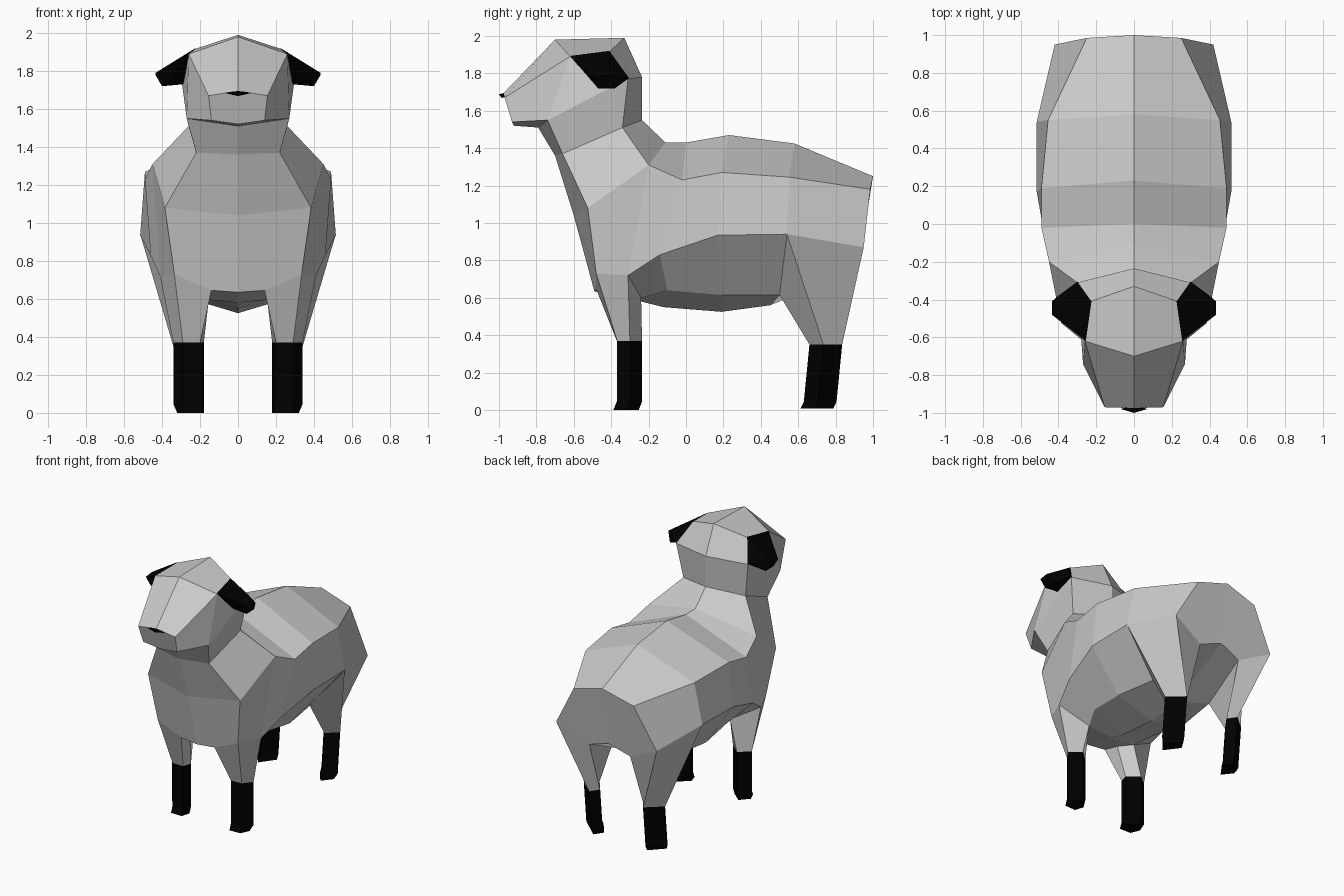
import bpy, bmesh

if "Cube" in bpy.data.objects:
    bpy.data.objects.remove(bpy.data.objects["Cube"])

black = bpy.data.materials.new("black")
black.diffuse_color = (0, 0, 0, 1)
black.use_nodes = True
black.node_tree.nodes["Principled BSDF"].inputs["Base Color"].default_value = black.diffuse_color


def face(bm, pts):
    bm.faces.new([bm.verts.new(p) for p in pts])


def grid(bm, rows):
    """Quads between neighbouring rows of points."""
    for a, b in zip(rows, rows[1:]):
        for i in range(len(a) - 1):
            face(bm, [a[i], a[i + 1], b[i + 1], b[i]])


def hull(bm, pts):
    bmesh.ops.convex_hull(bm, input=[bm.verts.new(p) for p in pts])


def loft(bm, rings):
    """Closed tube through rings of points, with end caps."""
    grid(bm, [r + r[:1] for r in rings])
    face(bm, rings[0])
    face(bm, rings[-1])


def finish(bm, name, mat=None):
    """Mirror across x = 0, weld and make the object."""
    bmesh.ops.remove_doubles(bm, verts=bm.verts, dist=0.001)
    bmesh.ops.mirror(bm, geom=bm.verts[:] + bm.edges[:] + bm.faces[:],
                     axis='X', merge_dist=0.0005)
    bmesh.ops.remove_doubles(bm, verts=bm.verts, dist=0.001)
    bmesh.ops.recalc_face_normals(bm, faces=bm.faces)
    me = bpy.data.meshes.new(name)
    bm.to_mesh(me)
    bm.free()
    if mat:
        me.materials.append(mat)
    ob = bpy.data.objects.new(name, me)
    bpy.context.collection.objects.link(ob)
    return ob


# Torso: half rings from spine to belly, rump to shoulder
rump = [(0, 1.0, 1.25), (.25, .985, 1.18), (.42, .95, .87), (.17, .91, .75), (0, .93, .81)]
hip = [(0, .58, 1.425), (.455, .55, 1.245), (.515, .54, .94), (.25, .5, .615), (0, .45, .56)]
waist = [(0, .23, 1.47), (.49, .19, 1.27), (.515, .17, .935), (.3, .19, .615), (0, .19, .525)]
chest = [(0, 0, 1.43), (.49, -.02, 1.23), (.46, -.14, .83), (.27, -.1, .64), (0, -.12, .55)]
shoulder = [(0, -.11, 1.43), (.45, -.2, 1.31), (.41, -.31, .72), (.2, -.24, .6), (0, -.24, .58)]
body = bmesh.new()
grid(body, [rump, hip, waist, chest, shoulder])
face(body, rump)

# Breast: closes the torso towards the front
leg_out, leg_in, keel = (.335, -.48, .73), (.14, -.48, .645), (0, -.49, .635)
breast, breast_mid = (.385, -.525, 1.08), (0, -.6, 1.04)
grid(body, [shoulder[2:], [leg_out, leg_in, keel]])
face(body, [shoulder[1], breast, leg_out, shoulder[2]])
face(body, [breast, leg_out, leg_in, keel, breast_mid])

# Neck: rings from shoulder up to the jaw
neck = [(0, -.235, 1.55), (.26, -.34, 1.51), (.22, -.66, 1.37), (0, -.7, 1.36)]
jaw = [(0, -.235, 1.78), (.3, -.31, 1.77), (.27, -.74, 1.55), (0, -.79, 1.51)]
grid(body, [shoulder[:2] + [breast, breast_mid], neck, jaw])

# Head: strip over the crown, down the face and under the chin, then cheeks
crown = [(0, -.33, 1.99), (.23, -.41, 1.915)]
brow = [(0, -.7, 1.98), (.26, -.62, 1.89)]
muzzle = [(0, -.975, 1.695), (.155, -.97, 1.67)]
chin = [(0, -.92, 1.52), (.14, -.93, 1.54)]
grid(body, [jaw[:2], crown, brow, muzzle, chin, jaw[:1:-1]])
grid(body, [[muzzle[1], brow[1], crown[1]], [chin[1], jaw[2], jaw[1]]])
finish(body, "body_and_head")

# Ears
ears = bmesh.new()
hull(ears, [(.255, -.62, 1.893), (.225, -.41, 1.92), (.3, -.305, 1.775), (.29, -.47, 1.73),
            (.435, -.41, 1.79), (.435, -.48, 1.78), (.4, -.38, 1.72), (.4, -.47, 1.72)])
finish(ears, "ears", black)

# Nose
nose = bmesh.new()
hull(nose, [(0, -.955, 1.7), (.07, -.98, 1.684), (0, -1.0, 1.688), (0, -.985, 1.668),
            (0, -.95, 1.68)])
finish(nose, "nose", black)


# Legs: grey thigh blending into the torso, black kite-shaped shank, small hoof
def leg(name, top, outline, knee_z, shift, sole_z):
    def ring(z, dy, dx=0):
        return [(min(x, .345 - dx), y + dy, z) for x, y in outline]
    knee = ring(knee_z, 0)
    thigh = bmesh.new()
    loft(thigh, [top, knee])
    finish(thigh, name + "_thighs")
    shank = bmesh.new()
    loft(shank, [knee, ring(.045, shift), ring(sole_z, shift - .018, .025)])
    finish(shank, name + "_shanks", black)


leg("front_leg", [leg_out, shoulder[2], shoulder[3], (.15, -.36, .63), leg_in],
    [(.29, -.368), (.34, -.3), (.26, -.235), (.18, -.305), (.2, -.37)],
    .37, 0, 0)
leg("hind_leg", [hip[2], rump[2], rump[3], hip[3]],
    [(.34, .735), (.225, .835), (.18, .77), (.26, .66)],
    .35, -.03, .008)
